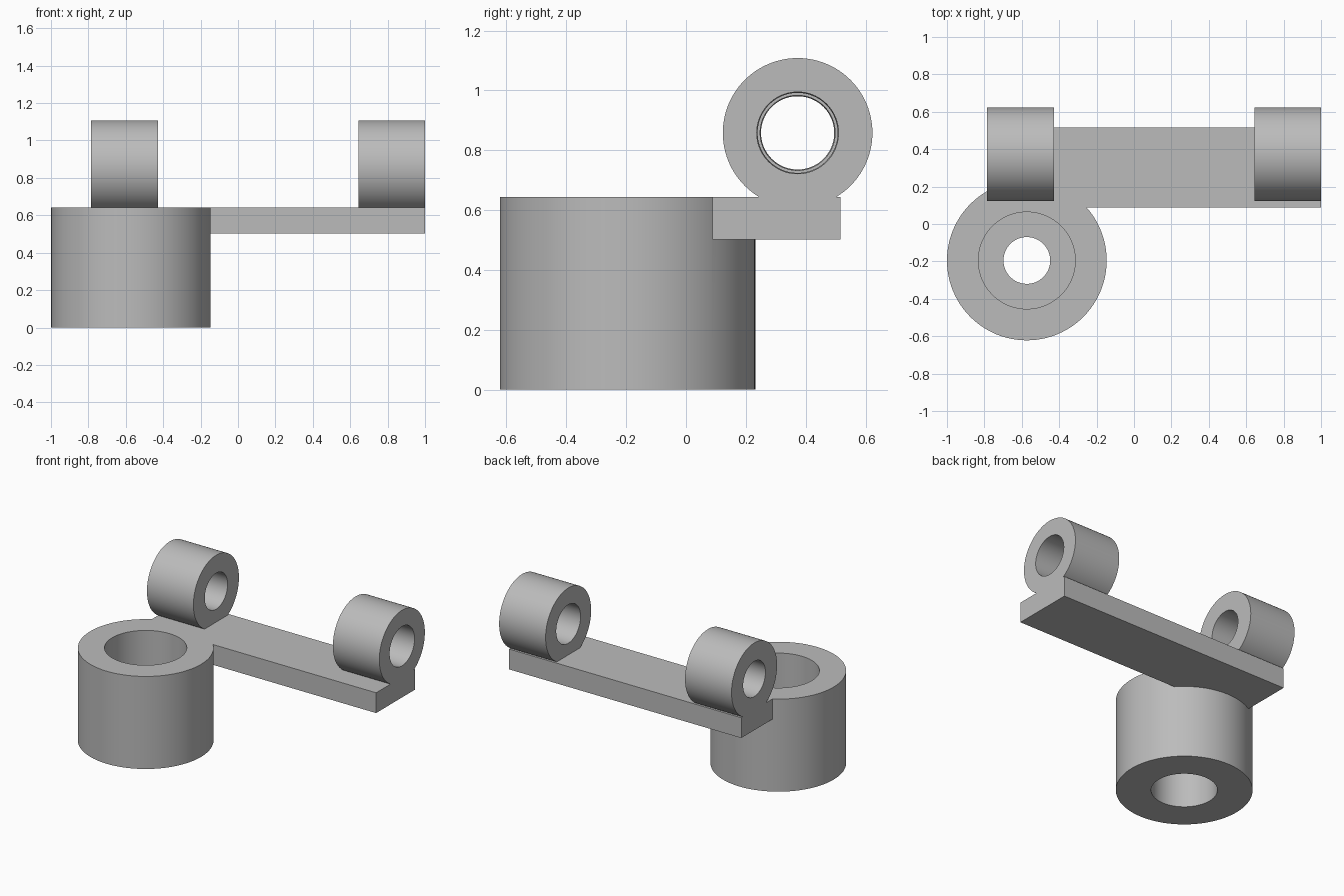
import bpy
from math import radians
from mathutils import Matrix, Vector

default = bpy.data.objects.get("Cube")
if default:
    bpy.data.objects.remove(default, do_unlink=True)

GREY = (0.5, 0.5, 0.5, 1)
metal = bpy.data.materials.new("plain grey")
metal.use_nodes = True
metal.diffuse_color = GREY
metal.node_tree.nodes["Principled BSDF"].inputs["Base Color"].default_value = GREY


def rod(name, start, end, r1, r2=None):
    """Cylinder or cone running from start to end."""
    a, b = Vector(start), Vector(end)
    bpy.ops.mesh.primitive_cone_add(vertices=96, radius1=r1, radius2=r2 or r1,
                                    depth=(b - a).length)
    ob = bpy.context.object
    turn = (b - a).to_track_quat('Z', 'Y').to_matrix().to_4x4()
    ob.data.transform(Matrix.Translation((a + b) / 2) @ turn)
    ob.name = name
    ob.data.materials.append(metal)
    return ob


def block(name, low, high):
    bpy.ops.mesh.primitive_cube_add(size=1)
    ob = bpy.context.object
    low, high = Vector(low), Vector(high)
    ob.data.transform(Matrix.Translation((low + high) / 2) @ Matrix.Diagonal((*(high - low), 1)))
    ob.name = name
    ob.data.materials.append(metal)
    return ob


def combine(target, tool, operation):
    mod = target.modifiers.new(tool.name, 'BOOLEAN')
    mod.operation, mod.object, mod.solver = operation, tool, 'EXACT'
    bpy.context.view_layer.objects.active = target
    bpy.ops.object.modifier_apply(modifier=mod.name)
    bpy.data.objects.remove(tool, do_unlink=True)


TOP = 0.643
BX, BY = -0.573, -0.195      # boss axis
LY, LZ = 0.373, 0.858        # lug axis
LEFT, RIGHT, LUG = -0.786, 1.0, 0.357

# Solid body: boss, arm plate and two lugs
body = rod("bracket_body", (BX, BY, 0), (BX, BY, TOP), 0.427)
combine(body, block("arm_plate", (LEFT, 0.088, 0.502), (RIGHT, 0.516, TOP)), 'UNION')
for x in (LEFT, RIGHT - LUG):
    combine(body, rod("lug", (x, LY, LZ), (x + LUG, LY, LZ), 0.25), 'UNION')

# Stepped bore through the boss: wide top seat, narrow web, lower seat
for z1, z2, r in ((0.358, TOP + 0.1, 0.259), (-0.1, 0.285, 0.207), (0.2, 0.45, 0.125)):
    combine(body, rod("boss_bore", (BX, BY, z1), (BX, BY, z2), r), 'DIFFERENCE')

# Slightly tapered bore through both lugs
combine(body, rod("lug_bore", (LEFT - 0.05, LY, LZ), (RIGHT + 0.05, LY, LZ), 0.122, 0.137),
        'DIFFERENCE')

bpy.ops.object.select_all(action='DESELECT')
body.select_set(True)
bpy.context.view_layer.objects.active = body
bpy.ops.object.shade_smooth_by_angle(angle=radians(30))
